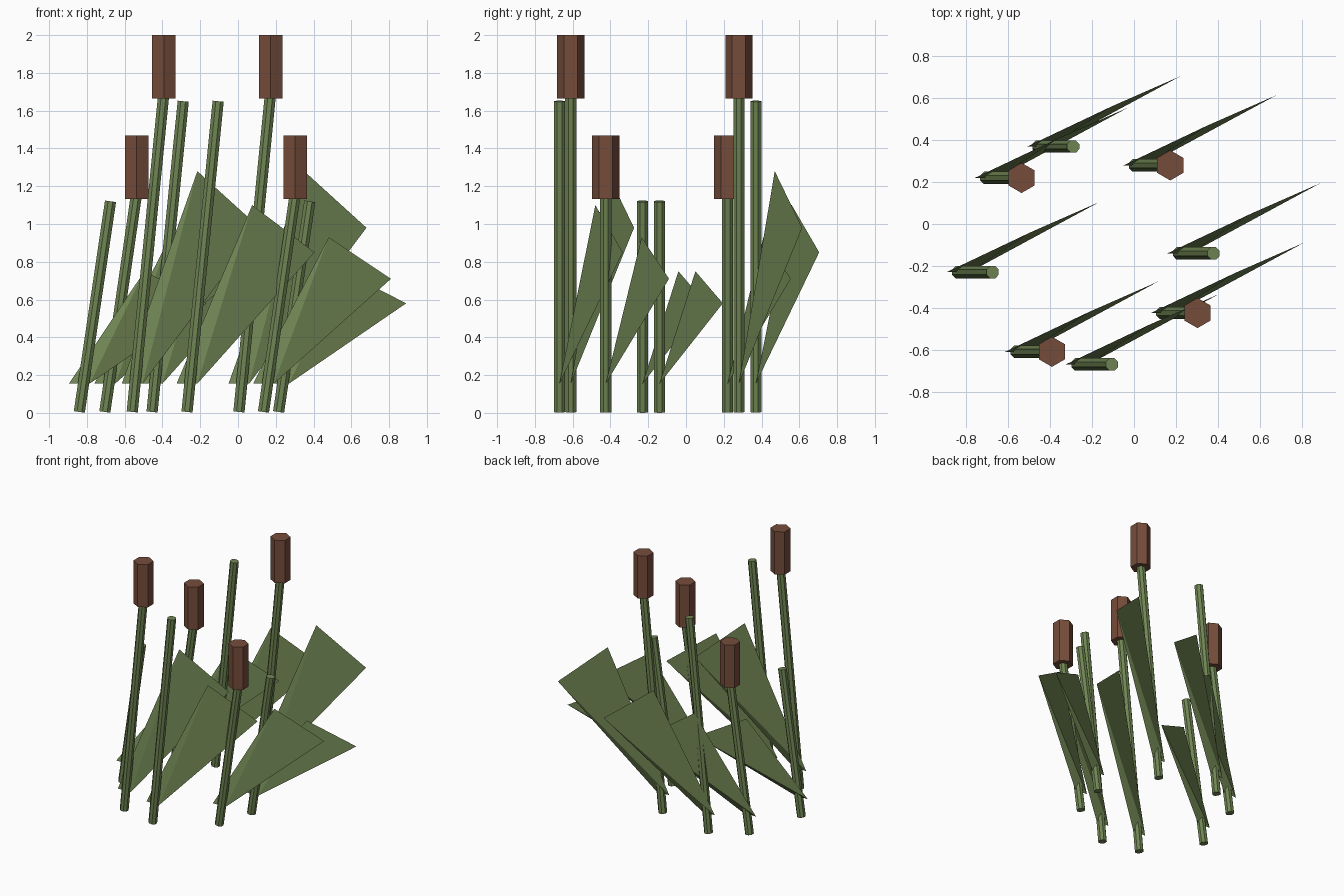
import bpy, bmesh, math
from mathutils import Vector, Matrix

if "Cube" in bpy.data.objects:
    bpy.data.objects.remove(bpy.data.objects["Cube"])


def material(name, color):
    m = bpy.data.materials.new(name)
    m.diffuse_color = (*color, 1)
    m.use_nodes = True
    m.node_tree.nodes["Principled BSDF"].inputs["Base Color"].default_value = m.diffuse_color
    return m


GREEN = material("reed_green", (0.163, 0.238, 0.088))
BROWN = material("seed_brown", (0.179, 0.073, 0.043))


def finish(name, bm, mat):
    bmesh.ops.recalc_face_normals(bm, faces=bm.faces[:])
    mesh = bpy.data.meshes.new(name)
    bm.to_mesh(mesh)
    bm.free()
    mesh.materials.append(mat)
    ob = bpy.data.objects.new(name, mesh)
    bpy.context.collection.objects.link(ob)


def prism(name, a, b, radius, sides, mat, spin=0.0):
    """Straight flat-sided rod from point a to point b."""
    a, b = Vector(a), Vector(b)
    d = b - a
    tilt = Matrix.Rotation(math.atan2(d.x, d.z), 4, 'Y')
    bm = bmesh.new()
    bmesh.ops.create_cone(bm, cap_ends=True, segments=sides, radius1=radius,
                          radius2=radius, depth=d.length)
    # put one corner on the y axis, whatever the primitive's start angle
    v = bm.verts[:][0].co
    turn = Matrix.Rotation(math.pi / 2 - math.atan2(v.y, v.x) + spin, 4, 'Z')
    bm.transform(Matrix.Translation((a + b) / 2) @ tilt @ turn)
    finish(name, bm, mat)


def leaf(name, x, y, peak, tip):
    """Thin folded blade: short base edge, upper peak and outer tip."""
    bm = bmesh.new()
    left, right, top, out = [bm.verts.new((x + dx, y + dy, z)) for dx, dy, z in (
        (-0.055, 0, 0.155), (0.055, 0, 0.155), (0.345, 0.19, peak), (0.675, 0.335, tip))]
    for f in ((left, right, top), (right, out, top), (left, out, right), (left, top, out)):
        bm.faces.new(f)
    finish(name, bm, GREEN)


# base x, base y, stalk height, has seed head, leaf peak, leaf tip
REEDS = [
    (-0.84, -0.23, 1.12, False, 0.75, 0.58),
    (-0.705, 0.22, 1.14, True, 0.93, 0.71),
    (-0.56, -0.61, 1.67, True, 1.28, 0.98),
    (-0.455, 0.37, 1.65, False, 1.10, 0.85),
    (-0.27, -0.67, 1.65, False, 1.10, 0.85),
    (0.005, 0.28, 1.67, True, 1.28, 0.98),
    (0.135, -0.425, 1.14, True, 0.93, 0.71),
    (0.215, -0.14, 1.12, False, 0.75, 0.58),
]

for i, (x, y, h, head, peak, tip) in enumerate(REEDS, 1):
    prism(f"stalk_{i}", (x, y, 0.005), (x + 0.165, y, h), 0.032, 8, GREEN, math.pi / 8)
    leaf(f"leaf_{i}", x, y, peak, tip)
    # upright hexagonal seed head
    if head:
        z = 1.665 if h > 1.4 else 1.133
        prism(f"seed_head_{i}", (x + 0.168, y, z), (x + 0.168, y, z + 0.335), 0.072, 6, BROWN)
